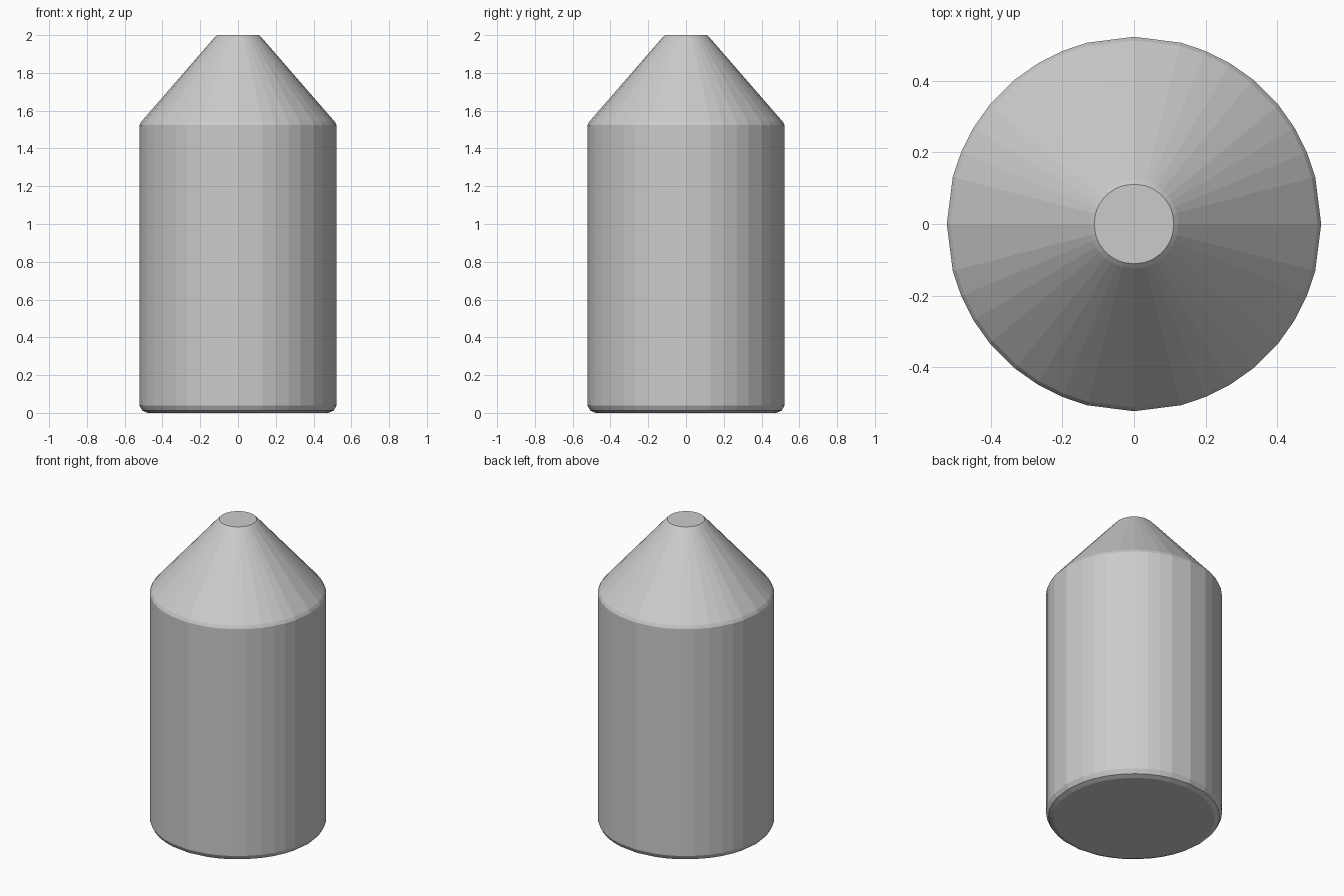
import bpy, bmesh
from math import cos, sin, radians

if "Cube" in bpy.data.objects:
    bpy.data.objects.remove(bpy.data.objects["Cube"])

# Facet angles of one quadrant, repeated four times
quadrant = [0, 14.5, 22.6, 31, 39.5, 50.5, 59, 67.4, 75.5]
angles = [radians(a + 90 * q) for q in range(4) for a in quadrant]

# Radius and height from the base to the flat tip
profile = [(0.478, 0.0), (0.507, 0.012), (0.522, 0.04), (0.522, 1.523),
           (0.512, 1.542), (0.124, 1.988), (0.111, 2.0)]

# Pointed cylinder with softened rims
bm = bmesh.new()
rings = [[bm.verts.new((r * cos(a), r * sin(a), z)) for a in angles]
         for r, z in profile]
n = len(angles)
for low, high in zip(rings, rings[1:]):
    for i in range(n):
        j = (i + 1) % n
        bm.faces.new((low[i], low[j], high[j], high[i]))

# Flat end caps
bm.faces.new(rings[0][::-1])
bm.faces.new(rings[-1])

mesh = bpy.data.meshes.new("pointed_cylinder")
bm.to_mesh(mesh)
bm.free()
body = bpy.data.objects.new("pointed_cylinder", mesh)
bpy.context.collection.objects.link(body)
